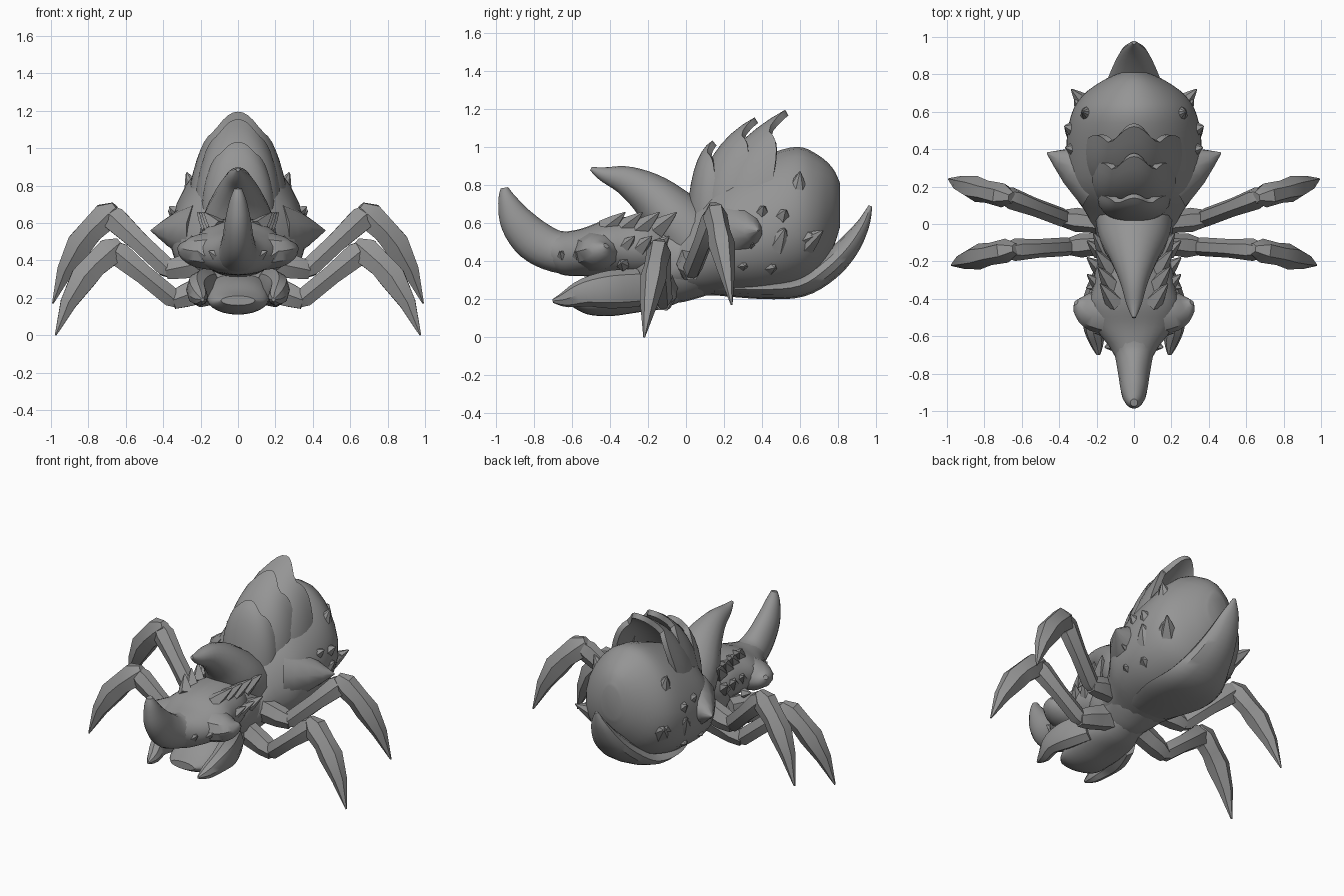
import bpy, bmesh, math
from mathutils import Vector
from mathutils.bvhtree import BVHTree

if "Cube" in bpy.data.objects:
    bpy.data.objects.remove(bpy.data.objects["Cube"])

grey = bpy.data.materials.new("stone_grey")
grey.use_nodes = True
grey.diffuse_color = (.3, .3, .3, 1)
grey.node_tree.nodes["Principled BSDF"].inputs["Base Color"].default_value = (.3, .3, .3, 1)
parts = []


def finish(name, bm, mirror=False):
    bmesh.ops.recalc_face_normals(bm, faces=bm.faces)
    mesh = bpy.data.meshes.new(name)
    bm.to_mesh(mesh)
    bm.free()
    mesh.materials.append(grey)
    ob = bpy.data.objects.new(name, mesh)
    bpy.context.collection.objects.link(ob)
    if mirror:
        ob.modifiers.new("mirror", "MIRROR").use_mirror_merge = False
    parts.append(ob)
    return ob


def smooth_rows(rows, steps):
    """Catmull-Rom resampling of section rows."""
    out = []
    for i in range(len(rows) - 1):
        a, b = rows[max(i - 1, 0)], rows[i]
        c, d = rows[i + 1], rows[min(i + 2, len(rows) - 1)]
        for k in range(steps):
            t = k / steps
            out.append([.5 * (2 * q + (r - p) * t + (2 * p - 5 * q + 4 * r - s) * t * t
                              + (3 * q - p - 3 * r + s) * t ** 3)
                        for p, q, r, s in zip(a, b, c, d)])
    return out + [list(rows[-1])]


def tube(name, rows, sides=16, steps=4, side=(1, 0, 0), upright=False, taper=0, mirror=False):
    """Loft of ellipses: rows are x, y, z, half width, half height."""
    rows = smooth_rows(rows, steps)
    pts = [Vector(r[:3]) for r in rows]
    bm = bmesh.new()
    rings = []
    for i, r in enumerate(rows):
        t = pts[min(i + 1, len(pts) - 1)] - pts[max(i - 1, 0)]
        t = Vector((0, 1, 0)) if upright else t.normalized()
        u = Vector(side)
        u = (u - t * u.dot(t)).normalized()
        v = t.cross(u)
        w, h = max(r[3], .004), max(r[4], .004)
        rings.append([bm.verts.new(pts[i] + u * w * math.cos(a) * (1 + taper * math.sin(a))
                                   + v * h * math.sin(a))
                      for a in (math.tau * k / sides for k in range(sides))])
    for a, b in zip(rings, rings[1:]):
        for k in range(sides):
            j = (k + 1) % sides
            bm.faces.new((a[k], a[j], b[j], b[k]))
    bm.faces.new(rings[0])
    bm.faces.new(rings[-1])
    return finish(name, bm, mirror)


def body(name, rows, taper=0):
    """Upright loft along y: rows are y, bottom, top, half width."""
    return tube(name, [(0, y, (a + b) / 2, w, (b - a) / 2) for y, a, b, w in rows],
                24, upright=True, taper=taper)


def spine(name, rows, **kw):
    """Loft in the middle plane: rows are y, z, half width, half thickness."""
    return tube(name, [(0, *r) for r in rows], **kw)


def spike(name, base, tip, r, sides=6):
    b, t = Vector(base), Vector(tip)
    m = b.lerp(t, .5)
    return tube(name, [(*b, r, r), (*m, r * .6, r * .6), (*t, .004, .004)],
                sides, 2, side=(0, .6, .8), mirror=True)


# Abdomen, thorax and the curved plate under the tail
abdomen = body("abdomen", [(-.1, .24, .5, .18), (.05, .22, .72, .25), (.2, .22, .86, .34),
                           (.4, .22, .95, .36), (.58, .26, 1, .335), (.69, .33, .96, .27),
                           (.77, .46, .89, .16), (.81, .58, .81, .07)], taper=.16)
body("thorax", [(-.3, .25, .55, .14), (-.18, .2, .6, .19), (-.05, .18, .62, .2),
                (.08, .21, .6, .23), (.2, .25, .55, .2)])
spine("tail_plate", [(.15, .26, .16, .04), (.4, .25, .23, .05), (.6, .27, .21, .06),
                     (.74, .36, .155, .07), (.85, .47, .11, .06), (.93, .59, .065, .035),
                     (.97, .69, .01, .01)], sides=12)

# Horn rising from the thorax
spine("thorax_horn", [(.08, .47, .21, .2), (-.06, .62, .19, .16), (-.18, .74, .13, .12),
                      (-.31, .82, .075, .08), (-.43, .855, .04, .04), (-.5, .885, .01, .01)])

# Head and nose horn
body("head", [(-.1, .33, .6, .15), (-.2, .31, .63, .2), (-.33, .31, .63, .22),
              (-.44, .32, .61, .24), (-.55, .32, .57, .21), (-.66, .33, .55, .13),
              (-.75, .39, .54, .08)])
spine("nose_horn", [(-.52, .44, .18, .12), (-.68, .45, .11, .11), (-.8, .51, .085, .11),
                    (-.89, .61, .07, .09), (-.94, .72, .045, .05), (-.955, .785, .02, .02)])

# Lower jaw and mandibles
body("lower_jaw", [(0, .2, .36, .12), (-.12, .15, .36, .15), (-.25, .13, .34, .18),
                   (-.4, .11, .3, .17), (-.52, .12, .24, .15), (-.6, .16, .21, .09)])
tube("mandible", [(.15, -.25, .26, .06, .1), (.2, -.4, .25, .07, .1),
                  (.22, -.53, .235, .055, .075), (.2, -.63, .2, .04, .045),
                  (.19, -.7, .19, .01, .01)], 8, 3, mirror=True)


# Layered dorsal plates with scalloped rear edges
def plate(name, base, bend, tip, width, drop):
    cols, rows = 24, 8
    bm = bmesh.new()
    grid = []
    for i in range(cols + 1):
        a = 2 * i / cols - 1
        reach = (1 - .4 * a * a) * (.87 + .13 * abs(math.cos(1.3 * math.pi * a)))
        ang = a * math.radians(85)
        line = []
        for j in range(rows + 1):
            s = j / rows * reach
            y, z = ((1 - s) ** 2 * p + 2 * s * (1 - s) * q + s * s * r
                    for p, q, r in zip(base, bend, tip))
            fall = drop * (1 - math.cos(ang)) ** 1.2
            x = width * math.sin(ang) * (.8 + .2 * math.sin(math.pi * min(s + .1, 1)))
            line.append(bm.verts.new((x, y + .45 * fall, z - .9 * fall)))
        grid.append(line)
    for a, b in zip(grid, grid[1:]):
        for j in range(rows):
            bm.faces.new((a[j], a[j + 1], b[j + 1], b[j]))
    ob = finish(name, bm)
    mod = ob.modifiers.new("thickness", "SOLIDIFY")
    mod.thickness = .035
    mod.offset = 0


plate("front_plate", (.02, .55), (.03, .95), (.15, 1.02), .18, .22)
plate("middle_plate", (.06, .65), (.1, 1), (.37, 1.14), .22, .3)
plate("rear_plate", (.11, .7), (.2, 1), (.53, 1.18), .26, .36)

# Large spikes on the abdomen
spike("side_spike", (.2, .25, .55), (.465, .38, .56), .18, 10)
spike("back_spike", (.22, .58, .74), (.275, .6, .87), .07, 8)
spike("flank_spike", (.29, .48, .5), (.37, .52, .57), .08, 8)
spike("rear_spike", (.25, .63, .49), (.335, .72, .56), .06, 6)

# Small nubs set on the abdomen surface
mesh = abdomen.data
tree = BVHTree.FromPolygons([v.co for v in mesh.vertices],
                            [p.vertices[:] for p in mesh.polygons])
for y, z, r in ((.4, .66, .04), (.51, .64, .045), (.65, .52, .05), (.45, .36, .045),
                (.3, .37, .04), (.34, .48, .03)):
    hit, normal, _, _ = tree.ray_cast(Vector((1, y, z)), Vector((-1, 0, 0)))
    if hit:
        spike("abdomen_nub", hit - normal * .02,
              hit + normal * .03 + Vector((0, .01, .02)), r, 5)

# Rounded cheek horns, head frill and eye ridges
tube("cheek_horn", [(.12, -.47, .45, .13, .11), (.22, -.46, .45, .11, .09),
                    (.28, -.44, .46, .07, .055), (.31, -.42, .48, .015, .015)],
     10, 3, side=(0, 1, 0), mirror=True)
for i in range(4):
    y = -.42 + .09 * i
    spike("frill_spike", (.1 + .015 * i, y, .57), (.18 + .012 * i, y + .1, .655), .055, 5)
for i in range(3):
    y = -.33 + .09 * i
    spike("cheek_nub", (.18, y, .47), (.25, y + .06, .53), .045, 5)
for y, x in ((-.57, .18), (-.65, .12)):
    spike("eye_ridge", (x, y, .43), (x + .035, y - .01, .45), .03, 5)
spike("jaw_nub", (.2, -.33, .38), (.255, -.34, .39), .035, 5)


# Two pairs of jointed legs
def leg(name, hip, ankle, knee, tip):
    hip, ankle, knee, tip = map(Vector, (hip, ankle, knee, tip))

    def segment(part, a, b, shape, bow=0):
        rows = []
        for s, w, h in shape:
            p = a.lerp(b, s) + Vector((.6, 0, .8)) * bow * math.sin(math.pi * s)
            rows.append((*p, w, h))
        tube(name + part, rows, 6, 1, side=(0, 1, 0), mirror=True)

    segment("_hip", hip, ankle, ((0, .06, .09), (.45, .06, .08), (.75, .065, .07), (1.05, .045, .055)))
    segment("_thigh", ankle, knee, ((-.08, .03, .03), (.04, .05, .06), (.5, .05, .06),
                                    (.9, .06, .075), (1.05, .04, .045)))
    segment("_shin", knee, tip, ((-.1, .03, .035), (.03, .065, .085), (.25, .06, .075),
                                 (.42, .07, .08), (.7, .045, .05), (1, .005, .005)), .05)


leg("front_leg", (.12, -.1, .27), (.34, -.12, .19), (.67, -.14, .46), (.975, -.22, 0))
leg("rear_leg", (.12, 0, .4), (.37, .03, .35), (.69, .15, .65), (.99, .24, .17))

# Bake the modifiers and smooth the soft surfaces
bpy.ops.object.select_all(action="DESELECT")
for ob in parts:
    ob.select_set(True)
bpy.context.view_layer.objects.active = parts[0]
bpy.ops.object.convert(target="MESH")
bpy.ops.object.shade_smooth_by_angle(angle=math.radians(35))
